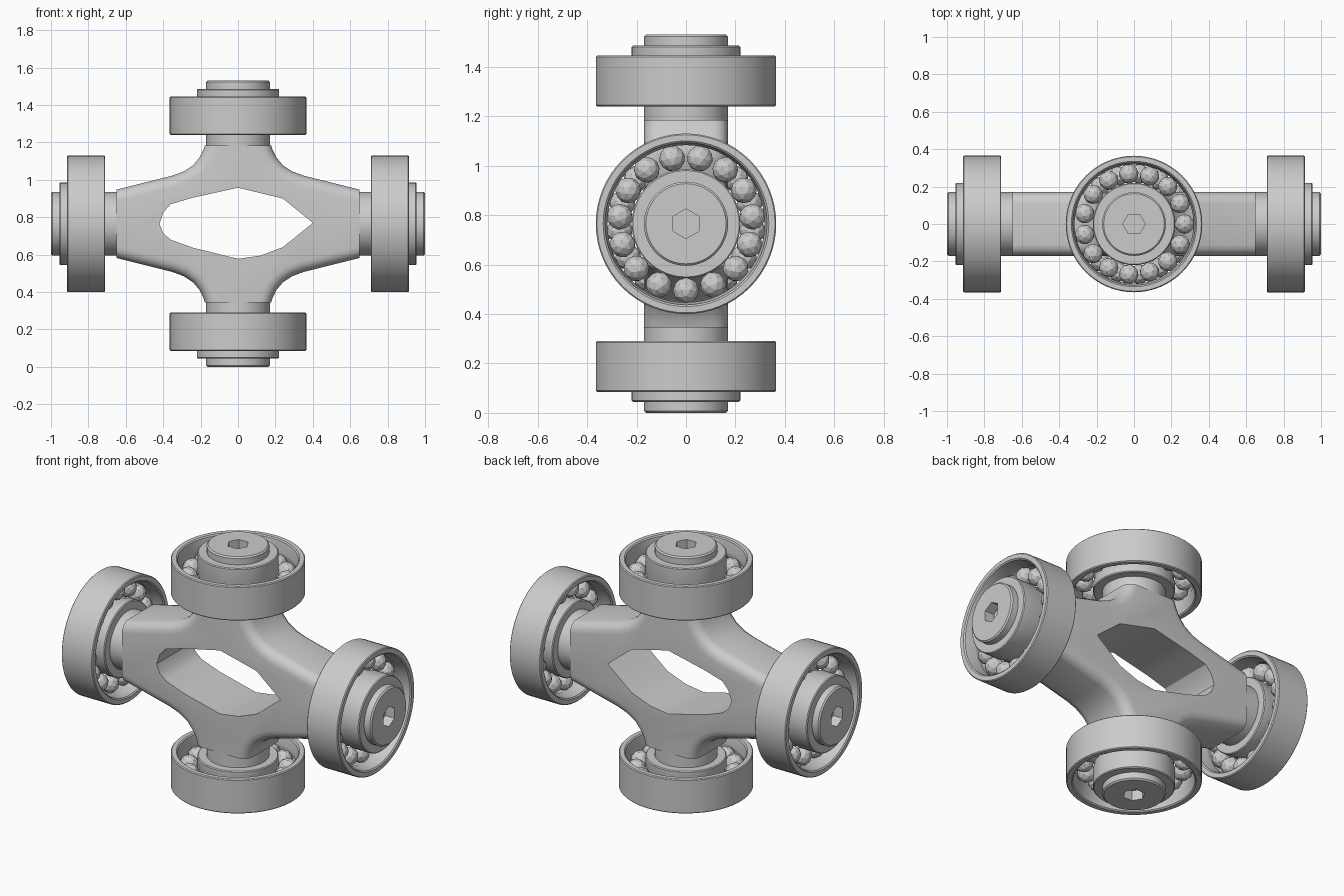
import bpy, bmesh, math
from mathutils import Matrix, Vector

if "Cube" in bpy.data.objects:
    bpy.data.objects.remove(bpy.data.objects["Cube"])

steel = bpy.data.materials.new("grey_steel")
steel.use_nodes = True
GREY = (0.6, 0.6, 0.6, 1)
steel.diffuse_color = GREY
steel.node_tree.nodes["Principled BSDF"].inputs["Base Color"].default_value = GREY

MID = 0.765      # height of the cross centre
HALF = 0.17      # half thickness of the yoke


def add_object(name, bm):
    bmesh.ops.recalc_face_normals(bm, faces=bm.faces)
    mesh = bpy.data.meshes.new(name)
    bm.to_mesh(mesh)
    bm.free()
    mesh.materials.append(steel)
    ob = bpy.data.objects.new(name, mesh)
    bpy.context.collection.objects.link(ob)
    return ob


def activate(ob):
    bpy.ops.object.select_all(action="DESELECT")
    ob.select_set(True)
    bpy.context.view_layer.objects.active = ob


def smooth(ob):
    activate(ob)
    bpy.ops.object.shade_smooth_by_angle(angle=math.radians(32))


def cut(ob, cutter):
    cutter.hide_render = True
    activate(ob)
    mod = ob.modifiers.new("cut", "BOOLEAN")
    mod.operation = "DIFFERENCE"
    mod.solver = "EXACT"
    mod.object = cutter
    bpy.ops.object.modifier_apply(modifier=mod.name)
    bpy.data.objects.remove(cutter)


def prism(points, half):
    """Extrude an x-z outline along y."""
    bm = bmesh.new()
    face = bm.faces.new([bm.verts.new((x, -half, z)) for x, z in points])
    out = bmesh.ops.extrude_face_region(bm, geom=[face])
    moved = [v for v in out["geom"] if isinstance(v, bmesh.types.BMVert)]
    bmesh.ops.translate(bm, verts=moved, vec=(0, 2 * half, 0))
    return bm


def lathe(name, profile, closed, steps=64):
    """Turn a (distance, radius) profile around the x axis."""
    bm = bmesh.new()
    verts = [bm.verts.new((x, 0, r)) for x, r in profile]
    edges = [bm.edges.new(pair) for pair in zip(verts, verts[1:])]
    if closed:
        edges.append(bm.edges.new((verts[-1], verts[0])))
    bmesh.ops.spin(bm, geom=verts + edges, axis=(1, 0, 0), cent=(0, 0, 0),
                   angle=math.tau, steps=steps)
    bmesh.ops.remove_doubles(bm, verts=bm.verts, dist=0.0005)
    return add_object(name, bm)


# Yoke: mirrored cross outline with rounded long edges
quarter = [(0.65, 0.183), (0.35, 0.258), (0.29, 0.28), (0.24, 0.313),
           (0.205, 0.355), (0.185, 0.395), (0.177, 0.42)]
upper = quarter + [(-x, z) for x, z in reversed(quarter)]
outline = upper + [(-x, -z) for x, z in upper]
bm = prism(outline, HALF)


def is_long_edge(edge):
    a, b = (v.co for v in edge.verts)
    if abs(a.y - b.y) > 0.01:
        return False
    at_side = min(abs(a.x), abs(b.x)) > 0.64
    at_top = min(abs(a.z), abs(b.z)) > 0.41
    return not (at_side or at_top)


bmesh.ops.bevel(bm, geom=[e for e in bm.edges if is_long_edge(e)], offset=0.06,
                segments=4, profile=0.5, affect="EDGES")
yoke = add_object("yoke", bm)

# Window through the yoke
window = [(-0.42, 0), (-0.4, 0.06), (-0.36, 0.105), (-0.24, 0.14), (0, 0.193),
          (0.24, 0.135), (0.4, 0.005), (0.24, -0.125), (0.12, -0.17),
          (0, -0.187), (-0.24, -0.128), (-0.36, -0.085), (-0.4, -0.05)]
cut(yoke, add_object("window_cutter", prism(window, 0.4)))
yoke.location.z = MID
smooth(yoke)

# Bearing parts, all turned around +x
spindle = lathe("spindle", [(0.6, 0), (0.6, HALF), (0.992, HALF),
                            (1.0, 0.162), (1.0, 0)], False)
hexagon = [(0.06 * math.sin(i * math.pi / 3), 0.06 * math.cos(i * math.pi / 3))
           for i in range(6)]
socket = add_object("socket_cutter", prism(hexagon, 0.06))
socket.data.transform(Matrix.Translation((1.0, 0, 0)) @ Matrix.Rotation(math.pi / 2, 4, "Z"))
cut(spindle, socket)

inner_race = lathe("inner_race", [
    (0.73, 0.16), (0.73, 0.215), (0.735, 0.22), (0.78, 0.22), (0.81, 0.212),
    (0.84, 0.22), (0.95, 0.22), (0.955, 0.215), (0.955, 0.16)], True)
outer_race = lathe("outer_race", [
    (0.71, 0.335), (0.71, 0.36), (0.715, 0.365), (0.91, 0.365), (0.915, 0.36),
    (0.915, 0.335), (0.909, 0.328), (0.85, 0.318), (0.835, 0.318),
    (0.81, 0.326), (0.785, 0.318), (0.77, 0.318), (0.716, 0.328)], True)

# Ring of faceted balls
bm = bmesh.new()
for i in range(15):
    turn = Matrix.Rotation(math.pi + math.tau * i / 15, 4, "X")
    bmesh.ops.create_icosphere(bm, subdivisions=2, radius=0.053,
                               matrix=turn @ Matrix.Translation((0.81, 0, 0.27)))
balls = add_object("bearing_balls", bm)

for part in (spindle, inner_race, outer_race):
    smooth(part)

# Four bearings: the upright pair sits closer to the centre
INSET = 0.235
arms = [("left", 0, 0), ("top", -90, INSET), ("right", 180, 0), ("bottom", 90, INSET)]
for side, angle, inset in arms:
    place = (Matrix.Translation((0, 0, MID))
             @ Matrix.Rotation(math.radians(angle), 4, "Y")
             @ Matrix.Translation((-inset, 0, 0)))
    for part in (spindle, inner_race, outer_race, balls):
        ob = bpy.data.objects.new(side + "_" + part.name, part.data)
        bpy.context.collection.objects.link(ob)
        ob.matrix_world = place
for part in (spindle, inner_race, outer_race, balls):
    bpy.data.objects.remove(part)
